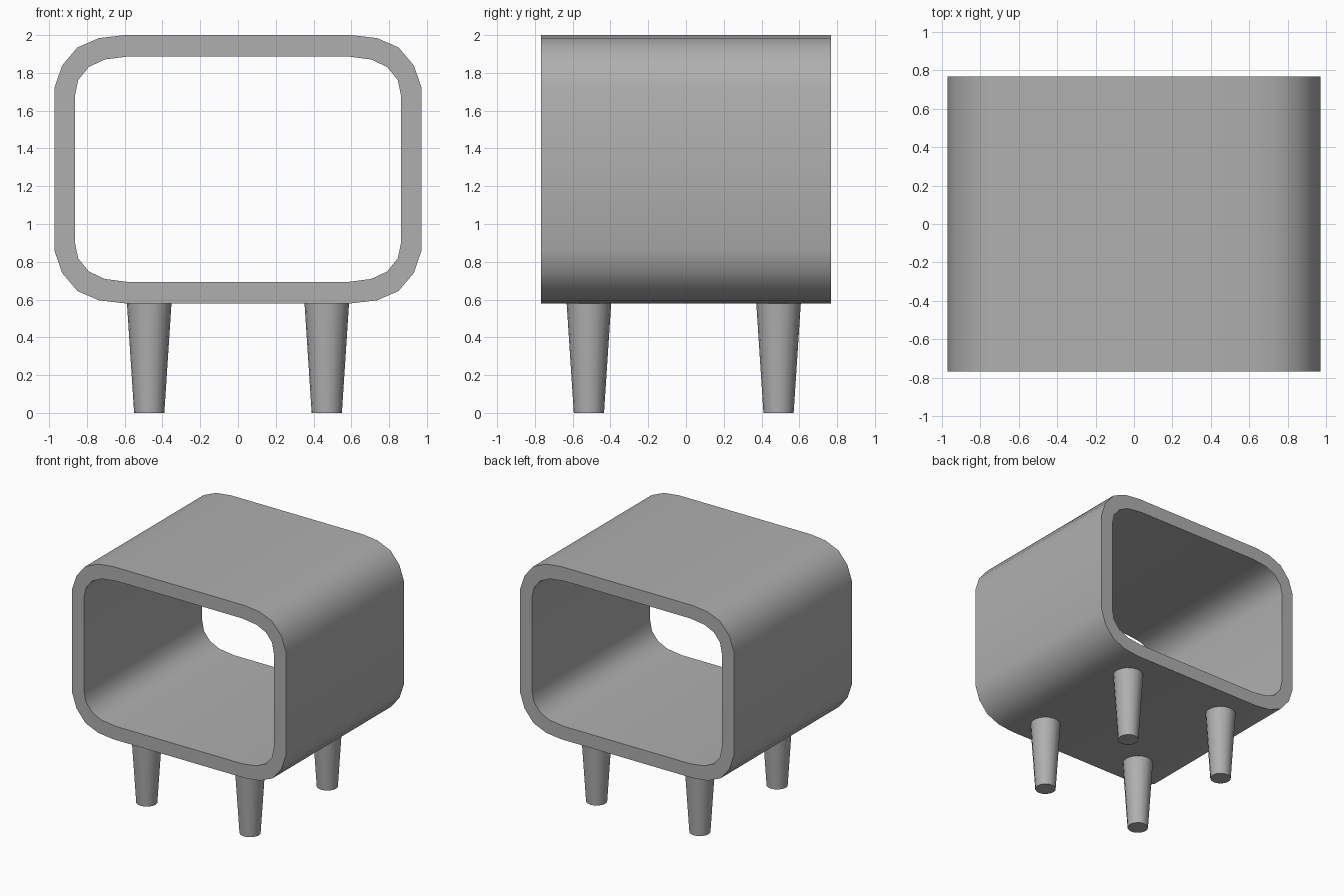
import bpy, bmesh

if "Cube" in bpy.data.objects:
    bpy.data.objects.remove(bpy.data.objects["Cube"])

MID_Z = 1.29   # mid height of the cabinet shell
HALF_DEPTH = 0.767

# One quarter of each cross-section: (x, height above mid)
OUTER = [(0.972, 0.429), (0.932, 0.548), (0.85, 0.645), (0.736, 0.694), (0.6, 0.71)]
INNER = [(0.864, 0.384), (0.846, 0.472), (0.79, 0.541), (0.705, 0.581), (0.573, 0.598)]

grey = bpy.data.materials.new("dark_grey")
grey.diffuse_color = (0.43, 0.43, 0.43, 1)
grey.use_nodes = True
grey.node_tree.nodes["Principled BSDF"].inputs["Base Color"].default_value = grey.diffuse_color


def full_loop(q):
    """Mirror a quarter profile into a closed loop."""
    top = q + [(-x, z) for x, z in reversed(q)]
    return top + [(x, -z) for x, z in reversed(top)]


def finish(name, bm):
    bmesh.ops.recalc_face_normals(bm, faces=bm.faces)
    mesh = bpy.data.meshes.new(name)
    bm.to_mesh(mesh)
    bm.free()
    mesh.materials.append(grey)
    obj = bpy.data.objects.new(name, mesh)
    bpy.context.collection.objects.link(obj)
    bpy.ops.object.select_all(action='DESELECT')
    obj.select_set(True)
    bpy.context.view_layer.objects.active = obj
    bpy.ops.object.shade_smooth_by_angle(angle=0.6)
    return obj


# Cabinet shell: rounded rectangular tube open at front and back
bm = bmesh.new()
rings = [[bm.verts.new((x, y, MID_Z + z)) for x, z in full_loop(q)]
         for q, y in ((OUTER, -HALF_DEPTH), (OUTER, HALF_DEPTH),
                      (INNER, HALF_DEPTH), (INNER, -HALF_DEPTH))]
n = len(rings[0])
for r in range(4):
    a, b = rings[r], rings[(r + 1) % 4]
    for i in range(n):
        j = (i + 1) % n
        bm.faces.new((a[i], a[j], b[j], b[i]))
finish("cabinet_shell", bm)

# Four tapered legs
LEG_H = 0.582
for row, y in (("front", -0.514), ("back", 0.49)):
    for side, x in (("left", -0.47), ("right", 0.47)):
        bm = bmesh.new()
        bmesh.ops.create_cone(bm, cap_ends=True, segments=16,
                              radius1=0.08, radius2=0.118, depth=LEG_H)
        bmesh.ops.translate(bm, verts=bm.verts, vec=(x, y, LEG_H / 2))
        finish(f"{row}_{side}_leg", bm)
